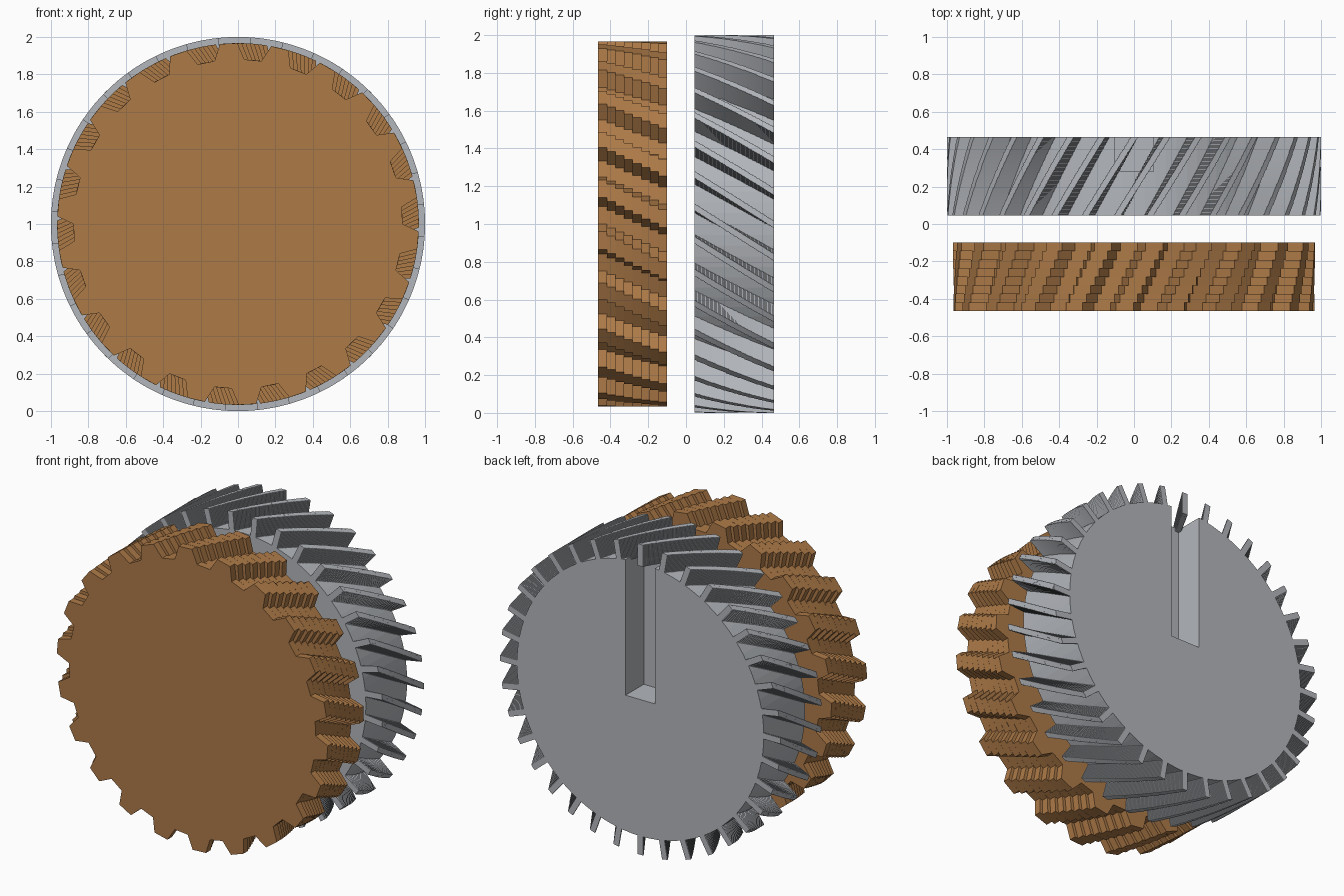
import bpy, bmesh
from math import sin, cos, radians

if "Cube" in bpy.data.objects:
    bpy.data.objects.remove(bpy.data.objects["Cube"])

CZ = 1.0  # height of the shared axle line


def polar(r, deg, y):
    """Point on the wheel, angle clockwise from the top seen from the front."""
    a = radians(deg)
    return (r * sin(a), y, CZ + r * cos(a))


def loft(bm, profile, stations):
    """Sweep a closed (radius, angle) profile through (y, twist) stations."""
    rings = [[bm.verts.new(polar(r, a + t, y)) for r, a in profile] for y, t in stations]
    n = len(profile)
    for p, q in zip(rings, rings[1:]):
        for i in range(n):
            j = (i + 1) % n
            bm.faces.new((p[i], p[j], q[j], q[i]))
    bm.faces.new(rings[0][::-1])
    bm.faces.new(rings[-1])


def steps(y0, y1, count, first, turn):
    """Stations of a stack of plates, each turned a little further."""
    h = (y1 - y0) / count
    return [(y0 + (k + e) * h, first + k * turn) for k in range(count) for e in (0, 1)]


def finish(bm, name, mat=None):
    bm.normal_update()
    me = bpy.data.meshes.new(name)
    # rings run clockwise from the front, so turn everything outward
    bmesh.ops.recalc_face_normals(bm, faces=bm.faces)
    bm.to_mesh(me)
    bm.free()
    ob = bpy.data.objects.new(name, me)
    bpy.context.collection.objects.link(ob)
    if mat:
        me.materials.append(mat)
    return ob


def material(name, rgb):
    m = bpy.data.materials.new(name)
    m.diffuse_color = (*rgb, 1)
    m.use_nodes = True
    m.node_tree.nodes["Principled BSDF"].inputs["Base Color"].default_value = m.diffuse_color
    return m


brown = material("brown", (0.42, 0.195, 0.064))
steel = material("steel", (0.45, 0.47, 0.50))

# Front gear: eight toothed plates, each turned a little further
TEETH, LAYERS = 22, 8
pitch = 360 / TEETH
teeth = []
for i in range(TEETH):
    c = 5.2 + (i + 0.5) * pitch
    teeth += [(0.88, c - 5.2), (0.967, c - 2.8), (0.967, c + 2.8), (0.88, c + 5.2)]
bm = bmesh.new()
loft(bm, teeth, steps(-0.465, -0.10, LAYERS, 0, 1.35))
finish(bm, "stepped_gear", brown)

# Rear gear: round core
G0, G1 = 0.045, 0.465
bm = bmesh.new()
loft(bm, [(0.88, i * 3.75) for i in range(96)], [(G0, 0), (G1, 0)])
core = finish(bm, "rear_core", steel)

# Blind slot in the back of the core, from the centre out to the rim
bm = bmesh.new()
bmesh.ops.create_cube(bm, size=1)
bmesh.ops.scale(bm, vec=(0.21, 0.4, 1.0), verts=bm.verts)
bmesh.ops.translate(bm, vec=(0, 0.28 + 0.2, CZ + 0.5), verts=bm.verts)
cutter = finish(bm, "slot_cutter", steel)
cutter.hide_render = True
cutter.hide_set(True)
mod = core.modifiers.new("slot", "BOOLEAN")
mod.operation = "DIFFERENCE"
mod.solver = "EXACT"
mod.object = cutter

# Rear gear: thin helical fins, finely stepped like the front gear
FINS, SLICES, TWIST = 36, 60, 15
bm = bmesh.new()
stations = steps(G0, G1, SLICES, -TWIST, TWIST / (SLICES - 1))
for i in range(FINS):
    c = i * 360 / FINS
    loft(bm, [(0.86, c - 1.3), (1.0, c - 1.1), (1.0, c + 1.1), (0.86, c + 1.3)], stations)
finish(bm, "helical_fins", steel)
